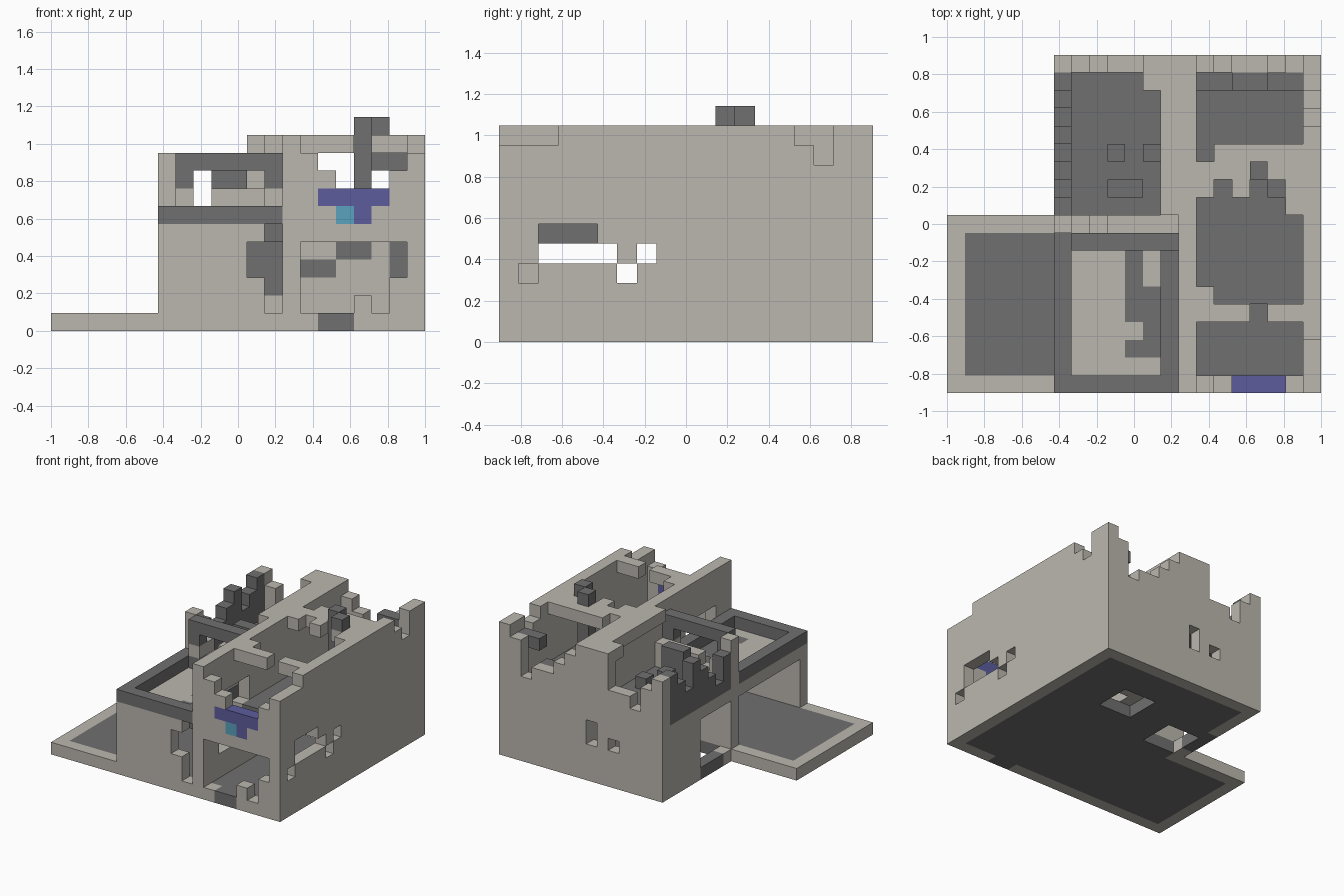
import bpy, bmesh
from mathutils import Vector

cube = bpy.data.objects.get("Cube")
if cube:
    bpy.data.objects.remove(cube, do_unlink=True)

UNIT = 2 / 21
ORIGIN = Vector((-1, -UNIT * 19 / 2, 0))
COLOURS = {"plaster": (0.5, 0.475, 0.43), "charcoal": (0.162, 0.162, 0.162),
           "indigo": (0.107, 0.107, 0.34), "teal": (0.1, 0.36, 0.51)}
cells = {}


def make_material(name, colour):
    mat = bpy.data.materials.new(name)
    mat.use_nodes = True
    mat.diffuse_color = (*colour, 1)
    mat.node_tree.nodes["Principled BSDF"].inputs["Base Color"].default_value = (*colour, 1)
    return mat


def span(value):
    return range(value, value + 1) if isinstance(value, int) else range(value[0], value[1] + 1)


def fill(part, colour, x, y, z):
    """Stack blocks over inclusive grid ranges."""
    for i in span(x):
        for j in span(y):
            for k in span(z):
                cells[i, j, k] = (part, colour)


def clear(x, y, z):
    for i in span(x):
        for j in span(y):
            for k in span(z):
                cells.pop((i, j, k), None)


# ground slab with a pale border and a broken patch
fill("courtyard_slab", "plaster", x=(0, 5), y=(0, 9), z=0)
fill("courtyard_slab", "charcoal", x=(1, 6), y=(1, 8), z=0)
fill("house_slab", "plaster", x=(6, 20), y=(0, 18), z=0)
fill("house_slab", "charcoal", x=(7, 19), y=(1, 17), z=0)
fill("house_slab", "charcoal", x=6, y=(1, 8), z=0)
fill("house_slab", "charcoal", x=6, y=(11, 13), z=0)
fill("house_slab", "charcoal", x=(15, 16), y=0, z=0)
clear(x=(7, 9), y=(10, 12), z=0)
clear(x=(13, 15), y=(12, 14), z=0)

# outer walls
fill("front_wall_low", "plaster", x=(6, 12), y=0, z=(1, 5))
fill("left_wall", "plaster", x=6, y=(0, 17), z=(1, 5))
fill("right_wall", "plaster", x=20, y=(0, 18), z=(1, 10))
back_heights = (10, 9, 7, 8, 8, 11, 11, 11, 10, 9, 8, 8, 7, 10, 11)
for step, height in enumerate(back_heights):
    fill("back_wall", "plaster", x=6 + step, y=18, z=(1, height - 1))
front_heights = (10, 9, 7, 7, 7, 9, 10)
for step, height in enumerate(front_heights):
    fill("front_wall_tall", "plaster", x=14 + step, y=0, z=(1, height - 1))

# inner walls
fill("middle_wall", "plaster", x=13, y=(0, 18), z=(1, 10))
fill("left_cross_wall", "plaster", x=(6, 12), y=9, z=(1, 7))
fill("left_cross_wall", "plaster", x=6, y=9, z=(8, 9))
fill("left_cross_wall", "charcoal", x=(11, 12), y=9, z=(3, 4))
fill("left_cross_wall", "charcoal", x=12, y=9, z=2)
fill("right_cross_wall", "plaster", x=(14, 19), y=13, z=(1, 4))
fill("right_cross_wall", "charcoal", x=(14, 15), y=13, z=3)
fill("right_cross_wall", "charcoal", x=(16, 17), y=13, z=4)
fill("right_cross_wall", "charcoal", x=19, y=13, z=(3, 4))

# damage in the front wall: doorway, breach and shop window
clear(x=(14, 18), y=0, z=(1, 4))
clear(x=19, y=0, z=(3, 4))
fill("front_wall_tall", "plaster", x=17, y=0, z=1)
clear(x=(11, 12), y=0, z=(3, 4))
clear(x=12, y=0, z=(1, 5))
fill("window_remains", "indigo", x=(15, 18), y=0, z=7)
fill("window_remains", "indigo", x=17, y=0, z=6)
fill("window_remains", "teal", x=16, y=0, z=6)
clear(x=(16, 18), y=0, z=8)

# damage in the side, middle and back walls
clear(x=20, y=(0, 2), z=10)
clear(x=20, y=(15, 16), z=10)
clear(x=20, y=16, z=9)
clear(x=20, y=(2, 5), z=4)
clear(x=20, y=(2, 4), z=5)
for row, level in ((1, 3), (6, 3), (7, 4)):
    clear(x=20, y=row, z=level)
clear(x=13, y=(2, 7), z=(3, 4))
clear(x=13, y=(2, 4), z=5)
clear(x=13, y=(2, 5), z=(6, 7))
clear(x=6, y=(1, 8), z=(1, 4))
clear(x=6, y=(10, 13), z=(1, 4))
clear(x=8, y=9, z=7)
clear(x=12, y=18, z=(3, 4))
clear(x=10, y=18, z=3)

# low roof with a charcoal rail around it
fill("low_roof", "charcoal", x=(7, 12), y=(1, 8), z=5)
fill("low_roof", "plaster", x=(7, 9), y=(1, 7), z=5)
fill("low_roof", "plaster", x=(10, 11), y=1, z=5)
fill("low_roof", "plaster", x=10, y=3, z=5)
fill("low_roof", "plaster", x=11, y=(6, 7), z=5)
fill("roof_rail", "charcoal", x=(6, 12), y=0, z=6)
fill("roof_rail", "charcoal", x=(6, 12), y=8, z=6)
fill("roof_rail", "charcoal", x=6, y=(0, 8), z=6)
fill("roof_rail", "charcoal", x=12, y=(0, 8), z=6)

# charcoal frame above the rail
fill("roof_frame", "charcoal", x=(7, 12), y=8, z=9)
for post in (7, 12):
    fill("roof_frame", "charcoal", x=post, y=8, z=(7, 8))
    fill("left_cross_wall", "plaster", x=post, y=8, z=7)

# upper floors
fill("upper_floor_left", "charcoal", x=(7, 12), y=(10, 17), z=5)
fill("upper_floor_right", "charcoal", x=(14, 19), y=(5, 17), z=5)

# ragged upper left wall
for step, height in enumerate((9, 7, 8, 9, 10, 8, 9, 10)):
    fill("upper_left_wall", "charcoal", x=6, y=10 + step, z=(6, height - 1))
fill("upper_left_wall", "plaster", x=6, y=18, z=(6, 9))

# remains of the tall roof
fill("tall_roof", "plaster", x=12, y=(10, 18), z=10)
fill("tall_roof", "plaster", x=11, y=17, z=10)
fill("tall_roof", "plaster", x=(14, 19), y=12, z=10)
fill("tall_roof", "plaster", x=(15, 19), y=13, z=10)
fill("tall_roof", "plaster", x=19, y=(10, 11), z=10)
for column in (14, 16, 18):
    fill("tall_roof", "plaster", x=column, y=11, z=10)
fill("roof_beam", "plaster", x=(14, 16), y=4, z=10)
fill("roof_beam", "plaster", x=(18, 19), y=4, z=10)
fill("roof_beam", "plaster", x=14, y=5, z=10)

# broken columns and rubble
fill("chimney", "charcoal", x=17, y=12, z=(6, 11))
fill("chimney", "charcoal", x=18, y=11, z=11)
fill("rubble", "charcoal", x=9, y=13, z=(6, 7))
fill("rubble", "charcoal", x=(9, 10), y=11, z=(6, 8))
fill("rubble", "charcoal", x=11, y=13, z=6)
fill("rubble", "charcoal", x=(14, 15), y=17, z=6)
fill("rubble", "charcoal", x=(16, 17), y=17, z=(6, 7))
fill("rubble", "charcoal", x=(18, 19), y=17, z=9)

# turn the blocks into one mesh per part, keeping only exposed faces
materials = {name: make_material(name, colour) for name, colour in COLOURS.items()}
slots = list(COLOURS)


def block_face(bm, verts, cell, axis, sign, slot):
    u, v = (axis + 1) % 3, (axis + 2) % 3
    corners = []
    for a, b in ((0, 0), (1, 0), (1, 1), (0, 1)):
        corner = list(cell)
        corner[axis] += sign > 0
        corner[u] += a
        corner[v] += b
        corner = tuple(corner)
        if corner not in verts:
            verts[corner] = bm.verts.new(ORIGIN + Vector(corner) * UNIT)
        corners.append(verts[corner])
    face = bm.faces.new(corners if sign > 0 else corners[::-1])
    face.material_index = slot


for part in sorted({tag[0] for tag in cells.values()}):
    bm, verts = bmesh.new(), {}
    for cell, (owner, colour) in cells.items():
        if owner != part:
            continue
        for axis in range(3):
            for sign in (-1, 1):
                neighbour = list(cell)
                neighbour[axis] += sign
                if tuple(neighbour) not in cells:
                    block_face(bm, verts, cell, axis, sign, slots.index(colour))
    mesh = bpy.data.meshes.new(part)
    bm.to_mesh(mesh)
    bm.free()
    for name in slots:
        mesh.materials.append(materials[name])
    bpy.context.collection.objects.link(bpy.data.objects.new(part, mesh))
